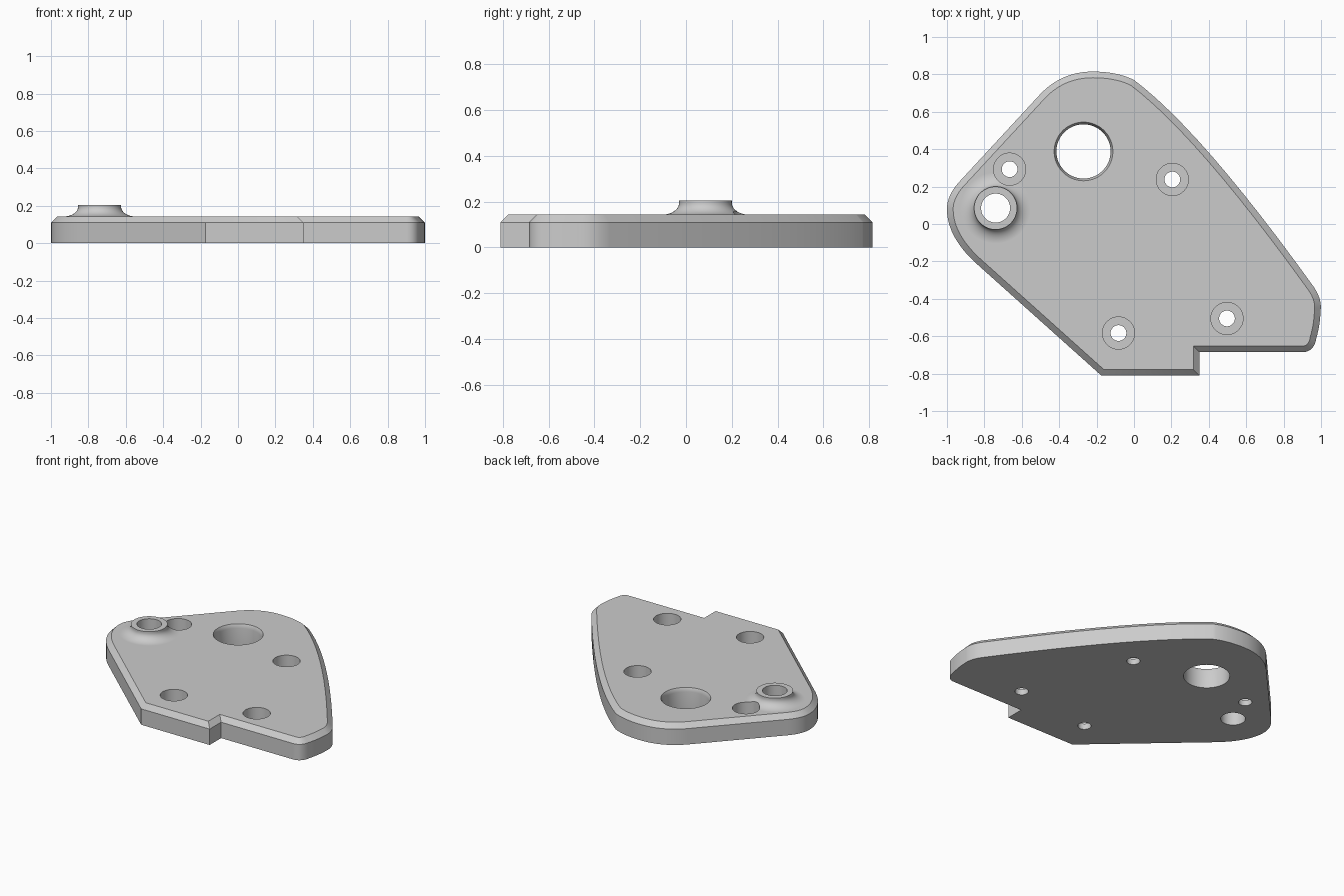
import bpy, bmesh, math
from mathutils import Vector

if "Cube" in bpy.data.objects:
    bpy.data.objects.remove(bpy.data.objects["Cube"], do_unlink=True)

THICK, EDGE, CHAMFER = 0.143, 0.11, 0.033

grey = bpy.data.materials.new("plain grey")
grey.use_nodes = True
grey.diffuse_color = (0.6, 0.6, 0.6, 1)
grey.node_tree.nodes["Principled BSDF"].inputs["Base Color"].default_value = (0.6, 0.6, 0.6, 1)


def bend(a, b, c, steps=12):
    """Points of a curve from a to c, pulled towards b."""
    a, b, c = Vector(a), Vector(b), Vector(c)
    ts = [i / steps for i in range(steps + 1)]
    return [a * (1 - t) ** 2 + b * 2 * t * (1 - t) + c * t * t for t in ts]


def inset(loop, d):
    """Mitred inward offset of a counter-clockwise loop."""
    out = []
    for i, p in enumerate(loop):
        e1 = (p - loop[i - 1]).normalized()
        e2 = (loop[(i + 1) % len(loop)] - p).normalized()
        n1, n2 = Vector((-e1.y, e1.x)), Vector((-e2.y, e2.x))
        out.append(p + (n1 + n2) * d / (1 + n1.dot(n2)))
    return out


def stack(name, rings):
    """Closed solid through rings of 3D points, listed bottom to top."""
    bm = bmesh.new()
    rows = [[bm.verts.new(p) for p in ring] for ring in rings]
    n = len(rows[0])
    for low, high in zip(rows, rows[1:]):
        for i in range(n):
            j = (i + 1) % n
            bm.faces.new((low[i], low[j], high[j], high[i]))
    bm.faces.new(rows[0][::-1])
    bm.faces.new(rows[-1])
    bmesh.ops.recalc_face_normals(bm, faces=bm.faces)
    mesh = bpy.data.meshes.new(name)
    bm.to_mesh(mesh)
    bm.free()
    mesh.materials.append(grey)
    obj = bpy.data.objects.new(name, mesh)
    bpy.context.collection.objects.link(obj)
    return obj


def lathe(name, x, y, profile, n=64):
    """Turned solid from (radius, height) pairs."""
    turn = [math.tau * i / n for i in range(n)]
    return stack(name, [[(x + r * math.cos(a), y + r * math.sin(a), z) for a in turn]
                        for r, z in profile])


def combine(target, tool, operation):
    tool.hide_render = True
    mod = target.modifiers.new("combine", "BOOLEAN")
    mod.operation, mod.solver, mod.object = operation, "EXACT", tool
    bpy.context.view_layer.objects.active = target
    bpy.ops.object.modifier_apply(modifier=mod.name)
    bpy.data.objects.remove(tool, do_unlink=True)


# Outline, counter-clockwise from the lower left corner
outline = [Vector(p) for p in ((-0.175, -0.81), (0.35, -0.81), (0.35, -0.685))]
for arc in (
    ((0.90, -0.685), (0.962, -0.685), (0.975, -0.61)),
    ((0.975, -0.61), (0.995, -0.54), (0.998, -0.46)),
    ((0.998, -0.46), (1.005, -0.40), (0.96, -0.335)),
    ((0.96, -0.335), (0.36, 0.50), (0.0, 0.77)),
    ((0.0, 0.77), (-0.09, 0.815), (-0.22, 0.815)),
    ((-0.22, 0.815), (-0.39, 0.815), (-0.505, 0.69)),
    ((-0.93, 0.23), (-1.0, 0.155), (-1.0, 0.08)),
    ((-1.0, 0.08), (-1.0, -0.065), (-0.85, -0.205)),
):
    points = bend(*arc)
    joined = (points[0] - outline[-1]).length < 1e-4
    outline += points[1:] if joined else points

# Plate with a chamfered upper edge
plate = stack("mounting_plate", [
    [(p.x, p.y, 0) for p in outline],
    [(p.x, p.y, EDGE) for p in outline],
    [(p.x, p.y, THICK) for p in inset(outline, CHAMFER)],
])

# Raised boss with a concave fillet at its foot
bx, by, top = -0.74, 0.085, 0.205
quarter = [math.pi / 2 * i / 10 for i in range(11)]
fillet = [(0.19 - 0.075 * math.sin(a), THICK + 0.052 * (1 - math.cos(a))) for a in quarter]
boss = lathe("boss", bx, by, [(0.19, 0.05)] + fillet + [(0.115, top)])
combine(plate, boss, "UNION")
combine(plate, lathe("boss_bore", bx, by, [(0.0775, -0.1), (0.0775, 0.3)]), "DIFFERENCE")

# Large hole with a chamfered rim
rim = [(0.145, -0.1), (0.145, THICK - 0.025), (0.157, THICK), (0.157, 0.3)]
combine(plate, lathe("large_hole", -0.27, 0.388, rim), "DIFFERENCE")

# Counterbored screw holes
for x, y in ((-0.665, 0.293), (0.205, 0.238), (-0.083, -0.583), (0.497, -0.505)):
    steps = [(0.042, -0.1), (0.042, 0.04), (0.086, 0.04), (0.086, 0.3)]
    combine(plate, lathe("screw_hole", x, y, steps), "DIFFERENCE")

# Smooth walls, sharp edges
bpy.ops.object.select_all(action="DESELECT")
plate.select_set(True)
bpy.context.view_layer.objects.active = plate
bpy.ops.object.shade_smooth_by_angle(angle=math.radians(30))
weighted = plate.modifiers.new("weighted normals", "WEIGHTED_NORMAL")
weighted.keep_sharp = True
